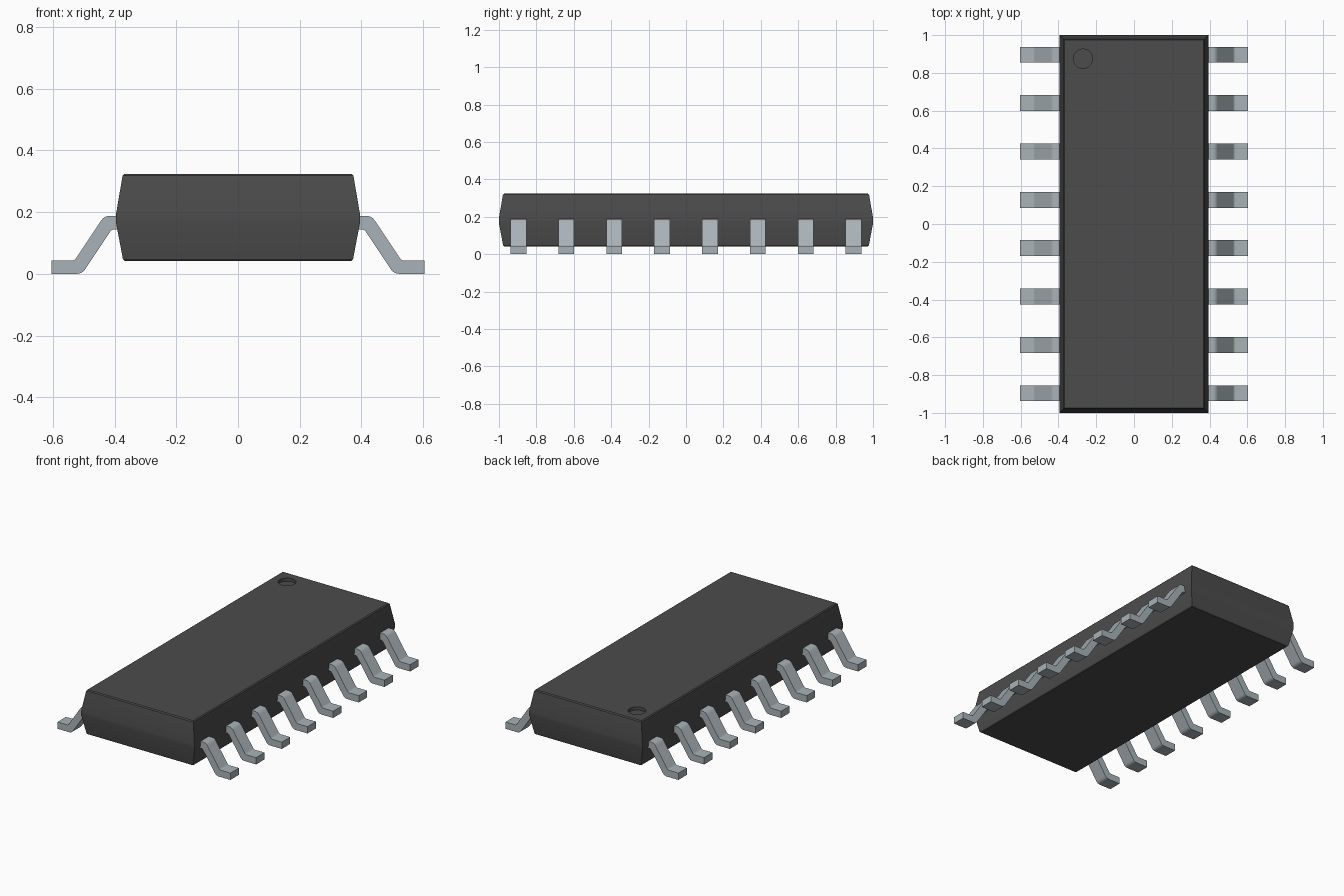
import bpy, bmesh
from math import radians
from mathutils import Vector

cube = bpy.data.objects.get("Cube")
if cube:
    bpy.data.objects.remove(cube, do_unlink=True)


def material(name, rgb):
    m = bpy.data.materials.new(name)
    m.use_nodes = True
    m.diffuse_color = (*rgb, 1)
    bsdf = m.node_tree.nodes["Principled BSDF"]
    bsdf.inputs["Base Color"].default_value = (*rgb, 1)
    bsdf.inputs["Roughness"].default_value = 0.6
    return m


PLASTIC = material("dark plastic", (0.072, 0.072, 0.072))
METAL = material("tinned metal", (0.40, 0.45, 0.48))


def loft(name, rings, mat):
    """Skin a stack of equal-length closed rings and cap both ends."""
    bm = bmesh.new()
    loops = [[bm.verts.new(p) for p in ring] for ring in rings]
    n = len(loops[0])
    for a, b in zip(loops, loops[1:]):
        for i in range(n):
            j = (i + 1) % n
            bm.faces.new((a[i], a[j], b[j], b[i]))
    bm.faces.new(loops[0][::-1])
    bm.faces.new(loops[-1])
    bmesh.ops.recalc_face_normals(bm, faces=bm.faces)
    mesh = bpy.data.meshes.new(name)
    bm.to_mesh(mesh)
    bm.free()
    mesh.materials.append(mat)
    obj = bpy.data.objects.new(name, mesh)
    bpy.context.collection.objects.link(obj)
    return obj


def activate(obj):
    bpy.ops.object.select_all(action='DESELECT')
    obj.select_set(True)
    bpy.context.view_layer.objects.active = obj


def smooth(obj):
    activate(obj)
    bpy.ops.object.shade_smooth_by_angle(angle=radians(30))


# Package body: rectangular rings (inset, height), widest at the waist
HALF_X, HALF_Y = 0.395, 1.0
levels = [(0.028, 0.042), (0.022, 0.048), (0, 0.165),
          (0, 0.195), (0.021, 0.318), (0.027, 0.324)]
signs = [(-1, -1), (1, -1), (1, 1), (-1, 1)]
body = loft("package_body",
            [[(sx * (HALF_X - d), sy * (HALF_Y - d), z) for sx, sy in signs]
             for d, z in levels], PLASTIC)

# Round index dimple sunk in the top corner
bpy.ops.mesh.primitive_cylinder_add(vertices=40, radius=0.051, depth=0.1,
                                    location=(-0.27, 0.875, 0.354))
cutter = bpy.context.object
cutter.name = "dimple_cutter"
cutter.hide_render = True
cutter.data.materials.append(PLASTIC)
cut = body.modifiers.new("dimple", 'BOOLEAN')
cut.operation = 'DIFFERENCE'
cut.solver = 'EXACT'
cut.object = cutter
activate(body)
bpy.ops.object.modifier_apply(modifier=cut.name)
bpy.data.objects.remove(cutter, do_unlink=True)
smooth(body)


def rounded(points, steps=4):
    """Round each corner (x, z, r) of a closed outline; r = 0 stays sharp."""
    out = []
    for i, (x, z, r) in enumerate(points):
        p = Vector((x, z))
        if not r:
            out.append(p)
            continue
        prev, nxt = Vector(points[i - 1][:2]), Vector(points[(i + 1) % len(points)][:2])
        a, b = p + (prev - p).normalized() * r, p + (nxt - p).normalized() * r
        for k in range(steps + 1):
            t = k / steps
            out.append(a.lerp(p, t).lerp(p.lerp(b, t), t))
    return out


# Gull-wing leads: one side profile, extruded across the lead width
profile = rounded([(0.375, 0.188, 0), (0.433, 0.188, 0.018), (0.53, 0.043, 0.009),
                   (0.604, 0.043, 0), (0.604, 0, 0), (0.505, 0, 0.018),
                   (0.409, 0.144, 0.009), (0.375, 0.144, 0)])
COUNT, PITCH, HALF_W = 8, 0.256, 0.042
for side, label in ((1, "left"), (-1, "right")):
    for i in range(COUNT):
        y = (i - (COUNT - 1) / 2) * PITCH
        lead = loft(f"{label}_lead_{i + 1}",
                    [[(side * p.x, y + w, p.y) for p in profile]
                     for w in (-HALF_W, HALF_W)], METAL)
        smooth(lead)
